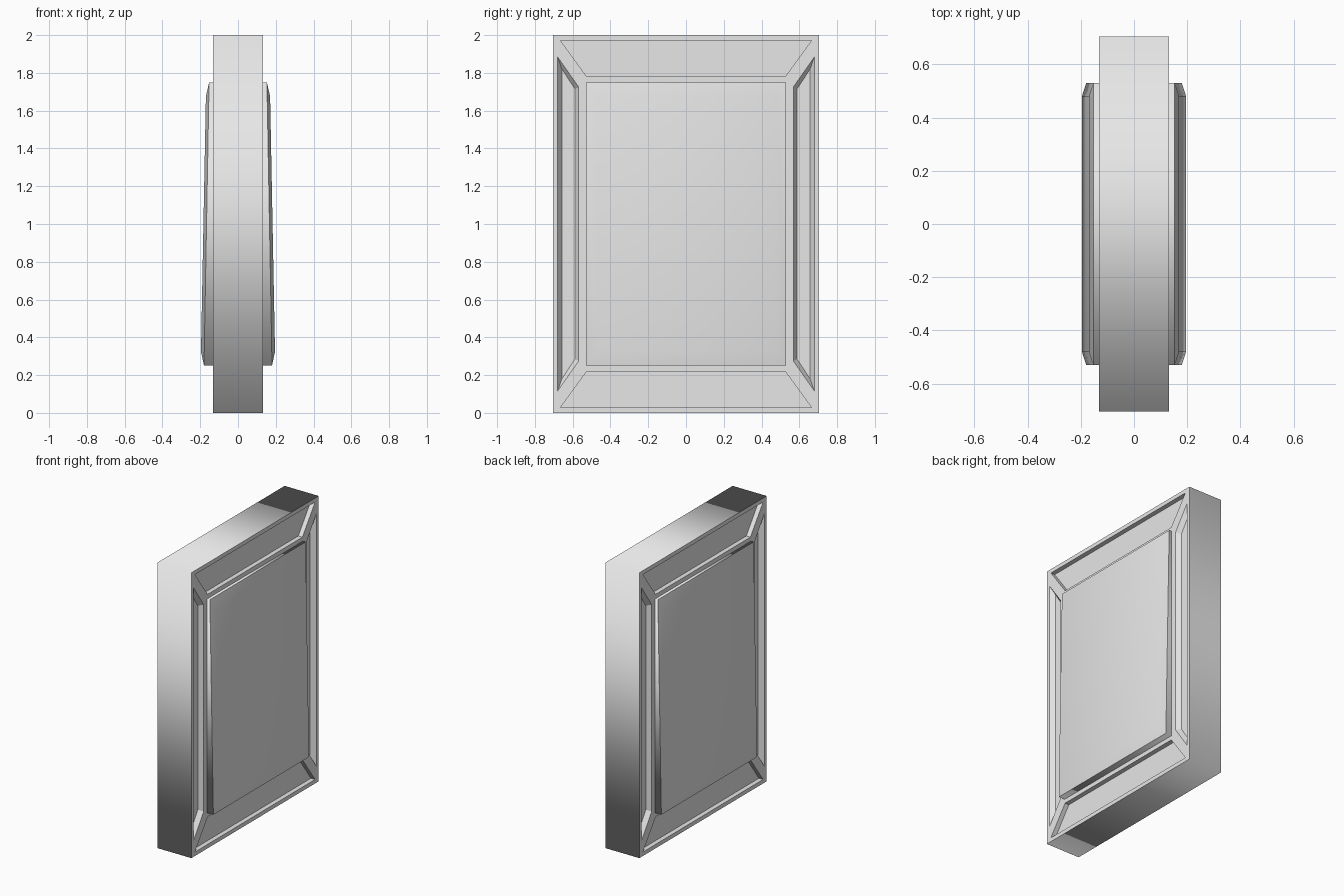
import bpy, bmesh

cube = bpy.data.objects.get("Cube")
if cube:
    bpy.data.objects.remove(cube)

grey = bpy.data.materials.new("plain grey")
grey.use_nodes = True
grey.diffuse_color = (0.8, 0.8, 0.8, 1)
grey.node_tree.nodes["Principled BSDF"].inputs["Base Color"].default_value = (0.8, 0.8, 0.8, 1)

FACE = 0.132    # half thickness of the slab
HALF_W = 0.705  # half width of the slab


def loft(name, rings):
    """Join four-cornered rings of (x, y, z) points into a closed solid."""
    bm = bmesh.new()
    loops = [[bm.verts.new(p) for p in ring] for ring in rings]
    for a, b in zip(loops, loops[1:]):
        for i in range(4):
            j = (i + 1) % 4
            bm.faces.new((a[i], a[j], b[j], b[i]))
    bm.faces.new(loops[0])
    bm.faces.new(loops[-1])
    bmesh.ops.recalc_face_normals(bm, faces=bm.faces)
    mesh = bpy.data.meshes.new(name)
    bm.to_mesh(mesh)
    bm.free()
    mesh.materials.append(grey)
    obj = bpy.data.objects.new(name, mesh)
    bpy.context.collection.objects.link(obj)
    return obj


def rect(half_y, z0, z1, x0, x1):
    """Rectangle in y and z, at x0 along its bottom and x1 along its top."""
    return [(x0, -half_y, z0), (x0, half_y, z0), (x1, half_y, z1), (x1, -half_y, z1)]


def flat(x, outline):
    return [(x, y, z) for y, z in outline]


def round_group(mesh, in_group):
    """Smooth the chosen faces into each other, with all other edges sharp."""
    bm = bmesh.new()
    bm.from_mesh(mesh)
    for f in bm.faces:
        f.smooth = in_group(f) > 0
    for e in bm.edges:
        groups = {in_group(f) for f in e.link_faces}
        e.smooth = len(groups) == 1 and 0 not in groups
    bm.to_mesh(mesh)
    bm.free()


# Slab
slab = loft("slab", [rect(HALF_W, 0, 2, x, x) for x in (-FACE, FACE)])

# Recesses on both broad faces: straight rails, sloped stiles
cutters = []
for s in (-1, 1):
    for m in (-1, 1):
        rail = [(y, 1 + m * h) for y, h in
                ((-0.665, 0.972), (0.665, 0.972), (0.525, 0.78), (-0.525, 0.78))]
        cutters.append(loft("rail_cutter", [flat(s * 0.1, rail), flat(s * 0.2, rail)]))
        top = [(m * y, 1 + h) for y, h in
               ((0.68, 0.885), (0.68, -0.885), (0.568, -0.725), (0.568, 0.725))]
        floor = [(m * y, 1 + h) for y, h in
                 ((0.657, 0.82), (0.657, -0.82), (0.588, -0.715), (0.588, 0.715))]
        cutters.append(loft("stile_cutter", [flat(s * 0.1, floor), flat(s * FACE, top),
                                             flat(s * 0.2, top)]))

bpy.context.view_layer.objects.active = slab
for cutter in cutters:
    mod = slab.modifiers.new("recess", "BOOLEAN")
    mod.operation = "DIFFERENCE"
    mod.solver = "EXACT"
    mod.object = cutter
    bpy.ops.object.modifier_apply(modifier=mod.name)
for cutter in cutters:
    bpy.data.objects.remove(cutter)


# The four narrow sides blend round the corners
def outer_side(f):
    c = f.calc_center_median()
    return int(abs(c.y) > HALF_W - 0.001 or abs(c.z - 1) > 0.999)


round_group(slab.data, outer_side)

# Raised, tilted centre panels with a soft bevel
for s, side in ((1, "left"), (-1, "right")):
    panel = loft(side + "_panel", [
        rect(0.53, 0.25, 1.75, s * 0.12, s * 0.12),
        rect(0.53, 0.25, 1.75, s * 0.18, s * 0.153),
        rect(0.48, 0.325, 1.675, s * 0.196, s * 0.17)])
    round_group(panel.data, lambda f: 2 if abs(f.normal.x) > 0.5 else 1)
